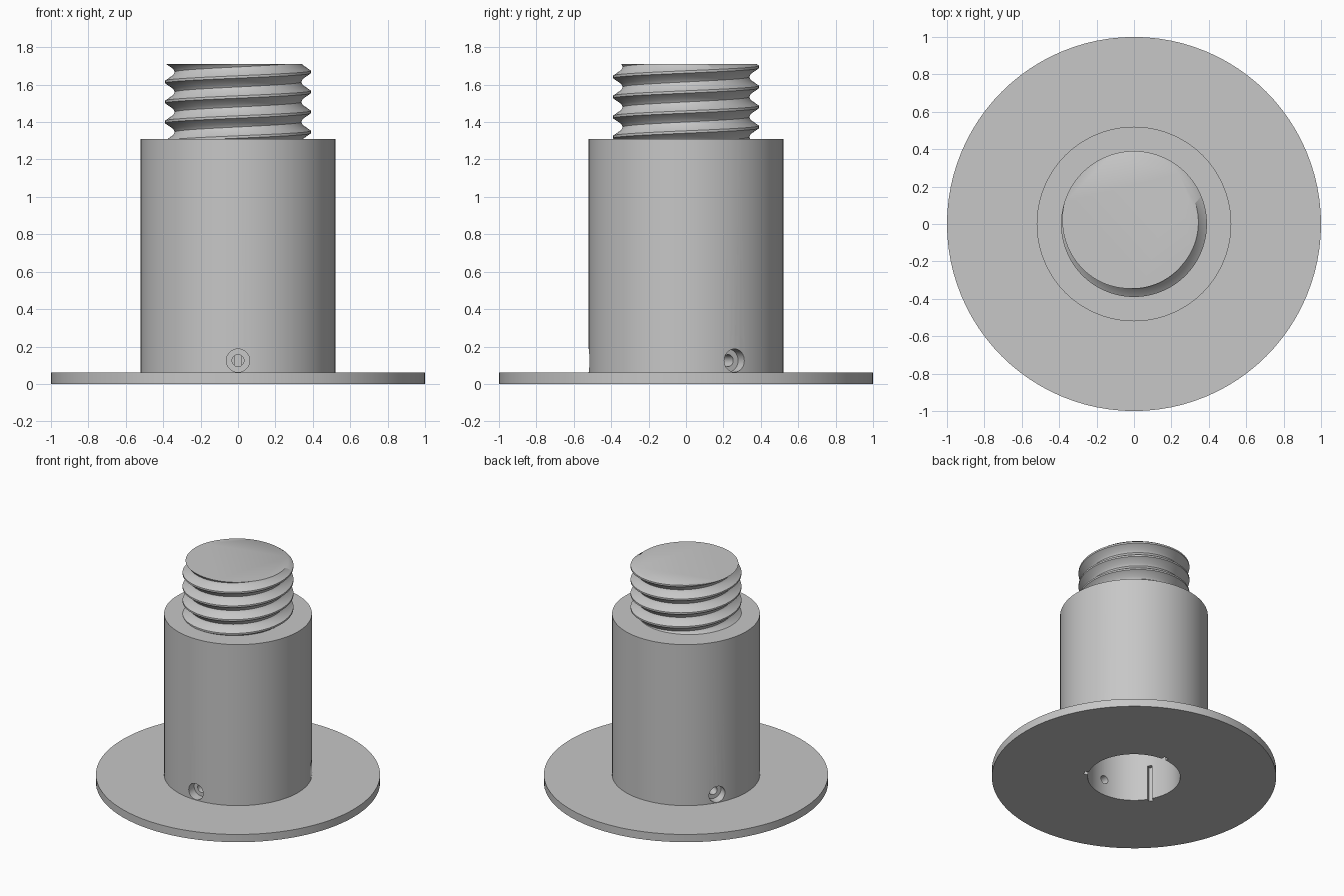
import bpy, bmesh, math
from mathutils import Matrix, Vector

if "Cube" in bpy.data.objects:
    bpy.data.objects.remove(bpy.data.objects["Cube"], do_unlink=True)

SEGMENTS = 96
TOP, SHOULDER = 1.71, 1.31
BODY_R, BORE_R = 0.52, 0.325

grey = bpy.data.materials.new("plain_grey")
grey.use_nodes = True
grey.diffuse_color = (0.57, 0.57, 0.57, 1)
grey.node_tree.nodes["Principled BSDF"].inputs["Base Color"].default_value = grey.diffuse_color


def add_object(name, bm):
    bmesh.ops.recalc_face_normals(bm, faces=bm.faces)
    mesh = bpy.data.meshes.new(name)
    bm.to_mesh(mesh)
    bm.free()
    mesh.materials.append(grey)
    obj = bpy.data.objects.new(name, mesh)
    bpy.context.collection.objects.link(obj)
    return obj


def activate(obj):
    bpy.ops.object.select_all(action='DESELECT')
    obj.select_set(True)
    bpy.context.view_layer.objects.active = obj


def smooth(obj):
    activate(obj)
    bpy.ops.object.shade_smooth_by_angle(angle=math.radians(35))


def lathe(name, profile):
    bm = bmesh.new()
    verts = [bm.verts.new((r, 0, z)) for r, z in profile]
    edges = [bm.edges.new(pair) for pair in zip(verts, verts[1:])]
    bmesh.ops.spin(bm, geom=verts + edges, cent=(0, 0, 0), axis=(0, 0, 1),
                   angle=math.tau, steps=SEGMENTS, use_duplicate=False)
    bmesh.ops.remove_doubles(bm, verts=bm.verts, dist=1e-4)
    return add_object(name, bm)


def cut(target, cutter):
    cutter.hide_render = True
    mod = target.modifiers.new("cut", 'BOOLEAN')
    mod.operation = 'DIFFERENCE'
    mod.solver = 'EXACT'
    mod.object = cutter
    activate(target)
    bpy.ops.object.modifier_apply(modifier=mod.name)
    bpy.data.objects.remove(cutter, do_unlink=True)


def radial_hole(angle, radius, inner, outer, z):
    # Cylinder lying along a radius of the body
    bm = bmesh.new()
    place = (Matrix.Rotation(angle, 4, 'Z')
             @ Matrix.Translation(((inner + outer) / 2, 0, z))
             @ Matrix.Rotation(math.pi / 2, 4, 'Y'))
    bmesh.ops.create_cone(bm, cap_ends=True, segments=32, radius1=radius,
                          radius2=radius, depth=outer - inner, matrix=place)
    return add_object("hole_cutter", bm)


def key_slot(angle):
    # Upright box reaching just past the bore wall
    bm = bmesh.new()
    place = (Matrix.Rotation(angle, 4, 'Z')
             @ Matrix.Translation((0.3, 0, 0.08))
             @ Matrix.Diagonal((0.11, 0.036, 0.38, 1)))
    bmesh.ops.create_cube(bm, size=1, matrix=place)
    return add_object("slot_cutter", bm)


def screw_thread(name, profile, pitch, start, bottom, top):
    # One continuous helical surface, trimmed flat at both ends
    bm = bmesh.new()
    m = len(profile)
    turns = math.ceil((top - bottom) / pitch) + 4
    rows = []
    for i in range(m * turns):
        u, r = profile[i % m]
        base = start + pitch * (i // m + u - turns + 2)
        rows.append([bm.verts.new((r * math.cos(a), r * math.sin(a), base + pitch * a / math.tau))
                     for a in (math.tau * j / SEGMENTS for j in range(SEGMENTS))])
    for i in range(len(rows) - 1):
        for j in range(SEGMENTS):
            k, lift = (j + 1) % SEGMENTS, m if j == SEGMENTS - 1 else 0
            if i + 1 + lift < len(rows):
                bm.faces.new((rows[i][j], rows[i + lift][k], rows[i + 1 + lift][k], rows[i + 1][j]))
    for z, direction in ((top, 1), (bottom, -1)):
        geom = bm.verts[:] + bm.edges[:] + bm.faces[:]
        res = bmesh.ops.bisect_plane(bm, geom=geom, dist=1e-5, plane_co=Vector((0, 0, z)),
                                     plane_no=Vector((0, 0, direction)), clear_outer=True)
        rim = [e for e in res["geom_cut"] if isinstance(e, bmesh.types.BMEdge)]
        bmesh.ops.holes_fill(bm, edges=rim, sides=0)
    return add_object(name, bm)


# Flanged hollow body
body = lathe("flanged_body", [(0, 1.15), (BORE_R, 1.15), (BORE_R, 0), (1, 0), (1, 0.06),
                              (BODY_R, 0.06), (BODY_R, SHOULDER), (0, SHOULDER)])

# Three countersunk side holes with key slots between them
for i in range(3):
    angle = math.radians(30 + 120 * i)
    cut(body, radial_hole(angle, 0.032, 0.2, 0.6, 0.125))
    cut(body, radial_hole(angle, 0.062, 0.45, 0.6, 0.125))
    cut(body, key_slot(angle + math.pi / 3))
smooth(body)

# Threaded top stud
thread = screw_thread("threaded_stud",
                      [(-0.06, 0.39), (0.06, 0.39), (0.34, 0.347), (0.5, 0.338), (0.66, 0.347)],
                      0.107, 1.668, SHOULDER - 0.02, TOP)
smooth(thread)
bpy.ops.object.select_all(action='DESELECT')
